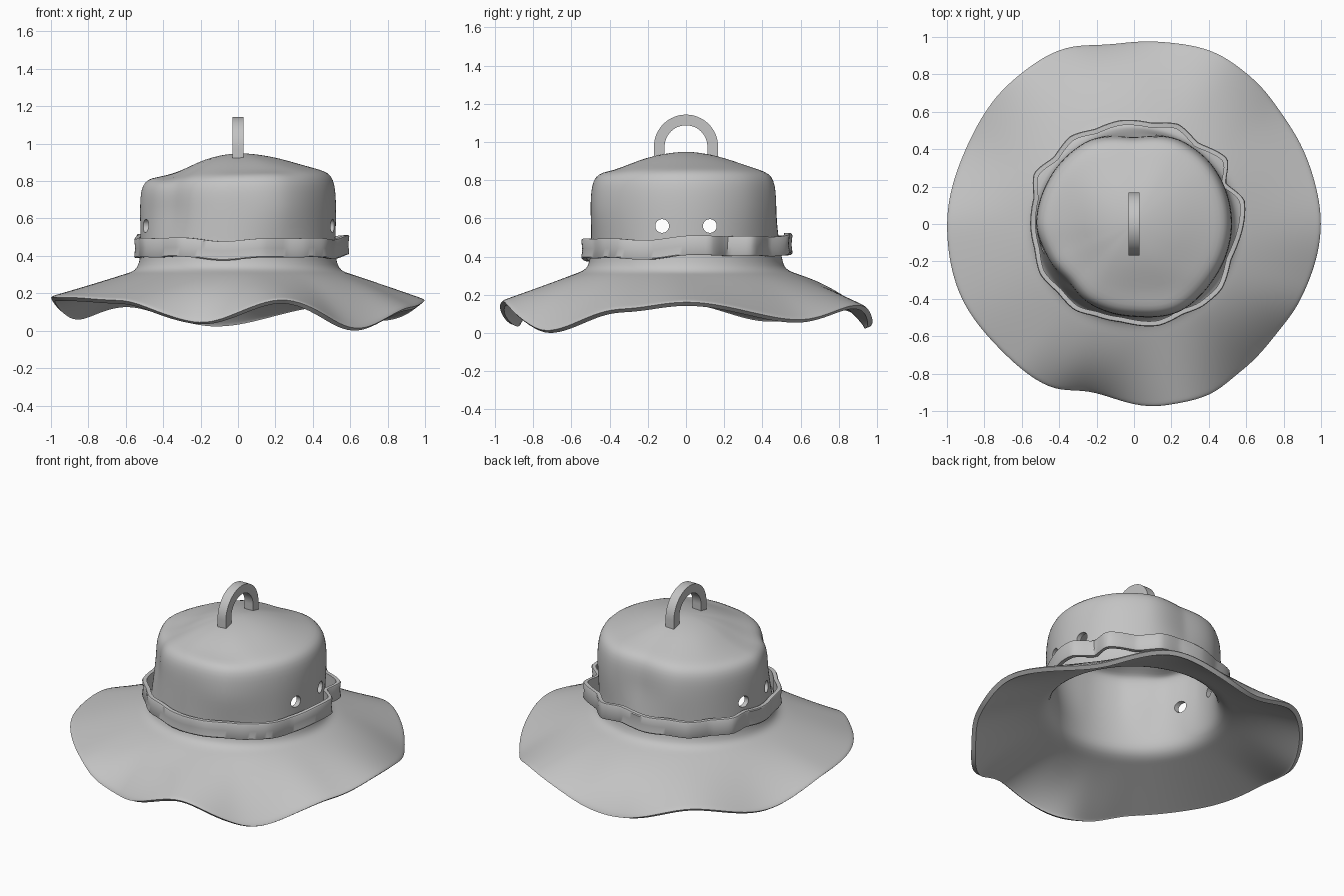
import bpy, bmesh, math

if "Cube" in bpy.data.objects:
    bpy.data.objects.remove(bpy.data.objects["Cube"])

mat = bpy.data.materials.new("grey_cloth")
mat.diffuse_color = (0.55, 0.55, 0.55, 1)
mat.use_nodes = True
mat.node_tree.nodes["Principled BSDF"].inputs["Base Color"].default_value = mat.diffuse_color


def wave(keys, deg, sharp=0.0):
    """Closed interpolation through (angle, value) keys; sharp=1 is linear."""
    deg %= 360
    ks = [(keys[-1][0] - 360, keys[-1][1])] + keys + [(keys[0][0] + 360, keys[0][1])]
    for (a, u), (b, v) in zip(ks, ks[1:]):
        if a <= deg <= b:
            t = (deg - a) / (b - a)
            s = t * t * (3 - 2 * t)
            return u + (v - u) * (s + (t - s) * sharp)


def make(name, bm):
    bmesh.ops.recalc_face_normals(bm, faces=bm.faces)
    me = bpy.data.meshes.new(name)
    bm.to_mesh(me)
    bm.free()
    me.materials.append(mat)
    ob = bpy.data.objects.new(name, me)
    bpy.context.collection.objects.link(ob)
    return ob


def apply_all(ob, angle=35):
    bpy.ops.object.select_all(action='DESELECT')
    bpy.context.view_layer.objects.active = ob
    ob.select_set(True)
    for m in list(ob.modifiers):
        bpy.ops.object.modifier_apply(modifier=m.name)
    bpy.ops.object.shade_smooth_by_angle(angle=math.radians(angle))


# Irregular outlines, keyed by angle in degrees
BRIM_R = [(0, 1.0), (19, .99), (35, .985), (52, 1.005), (63, 1.015), (82, .99), (97, .98),
          (113, 1.015), (131, 1.005), (156, .985), (180, 1.0), (200, 1.005), (225, .98), (242, .985),
          (256, .935), (280, .985), (294, 1.0), (306, .975), (322, .965), (335, .98)]
BRIM_Z = [(0, .175), (37, .085), (62, .16), (97, .05), (127, .16), (153, .09),
          (182, .19), (205, .19), (230, .175), (258, .06), (284, .18), (311, .03), (340, .14)]
CURL = [(70, 0), (95, .6), (120, 0), (235, 0), (257, .5), (275, 0), (300, .1), (328, .2), (345, 0)]
CROWN_R = [(0, .525), (37, .525), (60, .515), (90, .465), (120, .51), (150, .515), (180, .525),
           (202, .495), (222, .468), (240, .49), (268, .495), (298, .53), (325, .52)]
BAND_R = [(12, .605), (24, .54), (35, .61), (52, .555), (66, .585), (80, .55), (97, .56), (112, .55),
          (126, .58), (140, .56), (153, .6), (166, .555), (180, .555), (194, .55), (208, .57),
          (222, .55), (235, .56), (248, .535), (262, .53), (284, .56), (298, .55), (311, .575),
          (323, .585), (340, .555)]

# Hat body: rings from brim edge up to the crown centre
N = 84
WALL = [(1.0, .43), (1.0, .5), (1.0, .56), (1.0, .64), (.997, .71), (.985, .77), (.95, .815),
        (.88, .84), (.76, .859), (.6, .885), (.42, .915), (.25, .935), (.1, .946)]
BRIM_T = [1.0, .985, .94, .85, .72, .58, .44, .3, .17, .07, 0]


def brim_point(d, t):
    R, ze, c = wave(BRIM_R, d), wave(BRIM_Z, d), wave(CURL, d)
    r = .565 + (R - .565) * t - .02 * c * t ** 8
    z = .315 - .135 * t + (ze - .18) * t ** (1.7 + 2 * c)
    return r, z - (.006 if t == 1.0 else 0)


def crown_point(d, f, z):
    k = min(1, max(0, (z - .42) / .22))
    base = .508 + .012 * math.cos(math.radians(2 * d))
    r = f * (base + (wave(CROWN_R, d, .4) - base) * k)
    x, y = r * math.cos(math.radians(d)), r * math.sin(math.radians(d))
    if z > .7:      # sagging left side and a slight ridge around the top
        z += .03 * x * min(1, (z - .7) / .1)
        z -= .035 * math.exp(-((x + .34) ** 2 / .012 + (y + .08) ** 2 / .06))
        z -= .012 * math.exp(-((x - .1) ** 2 / .05 + (y + .36) ** 2 / .004))
    return r, z


bm = bmesh.new()
rings = []
spec = [('b', t) for t in BRIM_T] + [('n', (.535, .335)), ('n', (.522, .37))] + [('c', w) for w in WALL]
for kind, p in spec:
    ring = []
    for i in range(N):
        d = 360 * i / N
        if kind == 'b':
            r, z = brim_point(d, p)
        elif kind == 'c':
            r, z = crown_point(d, *p)
        else:
            r, z = p
            r += .010 * math.cos(math.radians(2 * d)) - .005
        a = math.radians(d)
        ring.append(bm.verts.new((r * math.cos(a), r * math.sin(a), z)))
    rings.append(ring)
for lo, hi in zip(rings, rings[1:]):
    for i in range(N):
        j = (i + 1) % N
        bm.faces.new((lo[i], lo[j], hi[j], hi[i]))
tip = bm.verts.new((0, 0, .948))
for i in range(N):
    bm.faces.new((rings[-1][i], rings[-1][(i + 1) % N], tip))
hat = make("hat_body", bm)
if hat.data.polygons[-1].normal.z < 0:
    hat.data.flip_normals()
sub = hat.modifiers.new("smooth", 'SUBSURF')
sub.levels = sub.render_levels = 1
sol = hat.modifiers.new("cloth", 'SOLIDIFY')
sol.thickness, sol.offset = .028, -1

# Vent holes: two cutters that pass through both sides
cutters = []
for y in (-.125, .125):
    bpy.ops.mesh.primitive_cylinder_add(vertices=24, radius=.036, depth=1.6,
                                        location=(0, y, .56), rotation=(0, math.pi / 2, 0))
    c = bpy.context.object
    c.name = "vent_cutter"
    c.hide_render = True
    c.data.materials.append(mat)
    cutters.append(c)
    b = hat.modifiers.new("vent", 'BOOLEAN')
    b.operation, b.solver, b.object = 'DIFFERENCE', 'EXACT', c
apply_all(hat, 40)
for c in cutters:
    bpy.data.objects.remove(c)
low = min(v.co.z for v in hat.data.vertices)
for v in hat.data.vertices:      # rest the lowest brim dip on the ground
    v.co.z -= low * max(0, 1 - v.co.z / .3)

# Rumpled band around the crown
bm = bmesh.new()
M = 180
cols = []
for i in range(M):
    d = 360 * i / M
    a = math.radians(d)
    R = wave(BAND_R, d, .5)
    zc = .449 + .013 * math.sin(a) + .007 * math.sin(5 * a + .6) + .004 * math.cos(9 * a)
    cols.append([bm.verts.new((r * math.cos(a), r * math.sin(a), zc + h))
                 for r, h in ((R - .028, -.05), (R - .004, -.05), (R, -.044), (R - .005, 0),
                              (R, .046), (R - .004, .052), (R - .028, .052))])
for i in range(M):
    p, q = cols[i], cols[(i + 1) % M]
    for k in range(7):
        m = (k + 1) % 7
        bm.faces.new((p[k], q[k], q[m], p[m]))
apply_all(make("hat_band", bm), 40)

# Arched loop on top
bm = bmesh.new()
S = 32
path = [(-1, 0, -.055)] + [(math.cos(math.pi - math.pi * i / S), math.sin(math.pi * i / S), 0)
                           for i in range(S + 1)] + [(1, 0, -.055)]
secs = []
for cy, cz, drop in path:
    secs.append([bm.verts.new((x, cy * r, .975 + cz * r + drop))
                 for x, r in ((-.03, .112), (.03, .112), (.03, .168), (-.03, .168))])
for p, q in zip(secs, secs[1:]):
    for k in range(4):
        m = (k + 1) % 4
        bm.faces.new((p[k], p[m], q[m], q[k]))
bm.faces.new(secs[0])
bm.faces.new(secs[-1])
apply_all(make("top_loop", bm), 30)
